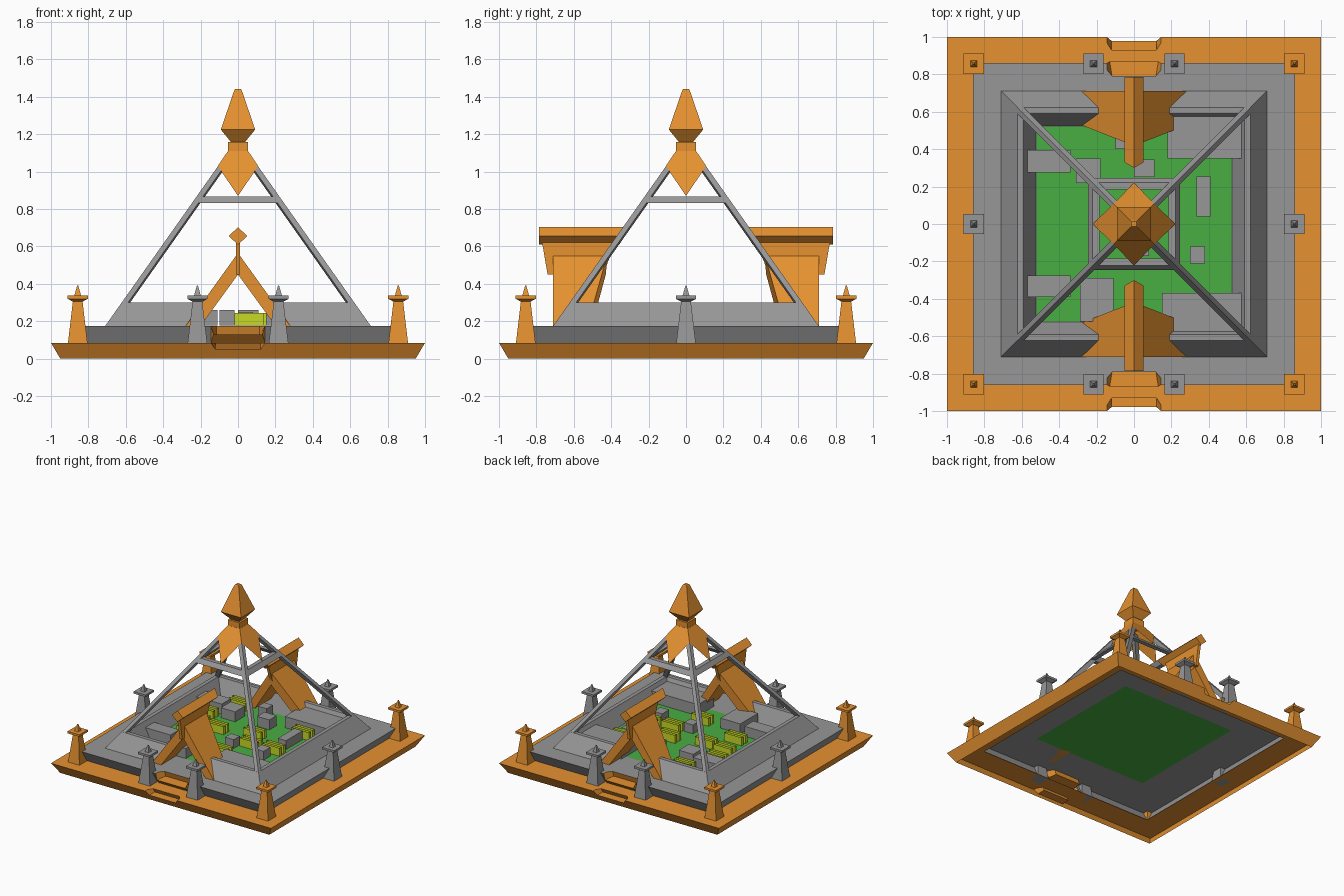
import bpy, bmesh

if "Cube" in bpy.data.objects:
    bpy.data.objects.remove(bpy.data.objects["Cube"])


def material(name, rgb):
    m = bpy.data.materials.new(name)
    m.diffuse_color = (*rgb, 1)
    m.use_nodes = True
    m.node_tree.nodes["Principled BSDF"].inputs["Base Color"].default_value = m.diffuse_color
    return m


ORANGE = material("orange", (0.79, 0.285, 0.03))
GREEN = material("green", (0.066, 0.42, 0.055))
LIME = material("lime", (0.58, 0.70, 0.018))
GREY = material("grey", (0.31, 0.31, 0.31))
QUADS = [(1, 1), (-1, 1), (1, -1), (-1, -1)]


def sq(r, z, x=0, y=0, ry=None):
    ry = r if ry is None else ry
    return [(x - r, y - ry, z), (x + r, y - ry, z), (x + r, y + ry, z), (x - r, y + ry, z)]


def mir(rings, sx, sy):
    return [[(x * sx, y * sy, z) for x, y, z in ring] for ring in rings]


def finish(name, bm, mat, sheet=False):
    bmesh.ops.recalc_face_normals(bm, faces=bm.faces[:])
    # open sheets should face upwards overall
    if sheet and sum(f.normal.z * f.calc_area() for f in bm.faces) < 0:
        bmesh.ops.reverse_faces(bm, faces=bm.faces[:])
    me = bpy.data.meshes.new(name)
    bm.to_mesh(me)
    bm.free()
    me.materials.append(mat)
    ob = bpy.data.objects.new(name, me)
    bpy.context.collection.objects.link(ob)
    return ob


def loft(name, parts, mat, caps=True, closed=False):
    """Each part is a list of rings that are skinned together."""
    bm = bmesh.new()
    for rings in parts:
        vs = [[bm.verts.new(p) for p in ring] for ring in rings]
        n = len(vs[0])
        pairs = list(zip(vs, vs[1:])) + ([(vs[-1], vs[0])] if closed else [])
        for a, b in pairs:
            for i in range(n):
                j = (i + 1) % n
                bm.faces.new((a[i], a[j], b[j], b[i]))
        if caps and not closed:
            bm.faces.new(vs[0])
            bm.faces.new(vs[-1])
    return finish(name, bm, mat)


def sheets(name, polys, mat):
    """Polygons of one quadrant, repeated by mirroring and welded."""
    bm = bmesh.new()
    for sx, sy in QUADS:
        for poly in mir(polys, sx, sy):
            bm.faces.new([bm.verts.new(p) for p in poly])
    bmesh.ops.remove_doubles(bm, verts=bm.verts[:], dist=1e-4)
    return finish(name, bm, mat, sheet=True)


def flat(pts, z):
    return [(x, y, z) for x, y in pts]


def box(x0, x1, y0, y1, z0, z1):
    c = ((x0 + x1) / 2, (y0 + y1) / 2)
    return [sq((x1 - x0) / 2, z, *c, ry=(y1 - y0) / 2) for z in (z0, z1)]


B, S, T, H = 0.085, 0.13, 0.175, 0.30   # plate, stair, terrace and bank heights
N = 0.05                                # floor of the stair notch in the plate

# open-bottomed base plate with a stair notch in front and back
sheets("base_plate", [
    flat([(0, -.93), (.12, -.93), (.145, -.97), (.145, -1), (1, -1), (1, 0), (.8, 0), (.8, -.8), (0, -.8)], B),
    [(.145, -1, B), (1, -1, B), (.95, -.95, 0), (.12, -.95, 0), (.12, -.979, N)],
    [(1, -1, B), (1, 0, B), (.95, 0, 0), (.95, -.95, 0)],
    [(0, -.979, N), (.12, -.979, N), (.12, -.95, 0), (0, -.95, 0)],
    [(0, -.979, N), (.12, -.979, N), (.12, -.91, N), (0, -.91, N)],
    [(0, -.93, B), (.12, -.93, B), (.12, -.91, N), (0, -.91, N)],
    [(.145, -1, B), (.145, -.97, B), (.12, -.93, B), (.12, -.91, N), (.12, -.979, N)],
], ORANGE)

# grey terrace with overhanging walls
sheets("terrace", [
    flat([(0, -.79), (.115, -.79), (.145, -.825), (.145, -.86), (.86, -.86), (.86, 0), (.52, 0),
          (.52, -.52), (0, -.52)], T),
    [(.145, -.86, T), (.86, -.86, T), (.81, -.81, B), (.145, -.81, B)],
    [(.86, -.86, T), (.86, 0, T), (.81, 0, B), (.81, -.81, B)],
], GREY)

sheets("lawn", [flat([(0, 0), (.52, 0), (.52, -.52), (0, -.52)], T)], GREEN)

# stairs: orange lining of the terrace notch with undercut risers
sheets("stairs", [
    [(0, -.87, S), (.13, -.87, S), (.145, -.82, B), (0, -.82, B)],
    [(0, -.87, S), (.13, -.87, S), (.115, -.775, S), (0, -.775, S)],
    [(0, -.79, T), (.115, -.79, T), (.115, -.775, S), (0, -.775, S)],
    [(.115, -.79, T), (.145, -.825, T), (.145, -.86, T), (.13, -.87, S), (.115, -.775, S)],
    [(.145, -.86, T), (.13, -.87, S), (.145, -.82, B)],
], ORANGE)

# sloped bank, open at the gates
bank_profile = [(.71, T), (.622, H), (.59, H), (.525, T)]


def gap(z):
    return .235 - (z - T) * .66


bank = [[(gap(z), -r, z) for r, z in bank_profile], [(r, -r, z) for r, z in bank_profile],
        [(r, r, z) for r, z in bank_profile], [(gap(z), r, z) for r, z in bank_profile]]
loft("bank", [bank, mir(bank, -1, 1)], GREY)


# pyramid frame
def slope(z):
    return .71 - (z - T) * .706


def strut_ring(z):
    s = slope(z)
    return [(s, s, z), (s - .034, s, z), (s - .045, s - .045, z), (s, s - .034, z)]


strut = [strut_ring(H - .02), strut_ring(1.08)]
loft("pyramid_struts", [mir(strut, *q) for q in QUADS], GREY)
zb, zt = .833, .868
loft("pyramid_crossbeams", [[sq(slope(zb), zb), sq(slope(zt), zt),
                             sq(slope(zt) - .035, zt), sq(slope(zb) - .035, zb)]], GREY, closed=True)

# pointed cap: four kite-shaped plates over the pyramid top
bm = bmesh.new()
top = [bm.verts.new(p) for p in sq(.054, 1.11)]
cor = [bm.verts.new(p) for p in sq(.108, 1.03)]
tip = [bm.verts.new((x, y, .87)) for x, y in ((0, -.222), (.222, 0), (0, .222), (-.222, 0))]
bm.faces.new(top)
for i in range(4):
    j = (i + 1) % 4
    bm.faces.new((top[i], top[j], cor[j], tip[i], cor[i]))
finish("pyramid_cap", bm, ORANGE, sheet=True)

loft("finial", [[sq(.053, 1.11), sq(.053, 1.158)],
                [sq(.035, 1.155), sq(.092, 1.225), sq(.02, 1.435), sq(.014, 1.442)]], ORANGE)


# lamp pillars
def pillar(x, y):
    return [sq(r, z, x, y) for r, z in ((.052, B), (.026, .305), (.054, .32), (.054, .337),
                                        (.018, .337), (.003, .39))]


loft("corner_pillars", [pillar(.857 * a, .857 * b) for a, b in QUADS], ORANGE)
loft("side_pillars", [pillar(.217 * a, .857 * b) for a, b in QUADS]
     + [pillar(.857 * a, 0) for a in (1, -1)], GREY)

# gates: A-shaped walls, hanging fin and diamond ridge beam
a_profile = [(0, .565, .02), (.28, T, .025), (.2, T, 0), (0, .45, 0), (-.2, T, 0), (-.28, T, .025)]
wall = [[(x, -.712, z) for x, z, d in a_profile],
        [(x, -(.41 + d + (.52 - z) * .27), z) for x, z, d in a_profile]]
fin_profile = [(-.77, .625), (-.74, .45), (-.44, .45), (-.38, .625)]
fin = [[(x, y, z) for y, z in fin_profile] for x in (-.012, .012)]
diamond = [(0, .61), (.05, .655), (0, .703), (-.05, .655)]
beam = [[(x, -.787, z) for x, z in diamond],
        [(x, -.30 - (.703 - z) * .6, z) for x, z in diamond]]
for nm, k in (("front", 1), ("back", -1)):
    loft(nm + "_gate_walls", [mir(wall, 1, k)], ORANGE)
    loft(nm + "_gate_fin", [mir(fin, 1, k)], ORANGE)
    loft(nm + "_gate_ridge_beam", [mir(beam, 1, k)], ORANGE)

# small buildings on the lawn
F = T + .003
plots = [(.18, .58, .35, .58, .27), (.15, .58, -.58, -.37, .27), (-.29, -.11, -.52, -.29, .26),
         (-.58, -.34, -.39, -.275, .26), (-.58, -.34, .275, .395, .26), (-.31, -.18, .22, .35, .26),
         (.335, .41, .04, .255, .25), (.3, .38, -.21, -.12, .25), (0, .11, .25, .345, .26),
         (-.1, -.02, .4, .48, .26), (.0, .08, -.17, -.09, .25)]
loft("buildings", [box(x0, x1, y0, y1, F, z) for x0, x1, y0, y1, z in plots], GREY)

# hedges: paired rows of open-topped strips
hedges = [(-.39, .05), (-.3, .45), (.09, .09), (.38, .3), (.36, -.05), (.06, -.3),
          (-.34, -.16), (-.2, .02), (.17, -.07), (-.42, .2)]
loft("hedges", [box(x - .08, x + .08, y + d - .012, y + d + .012, F, .245)
                for x, y in hedges for d in (-.025, .025)], LIME, caps=False)
